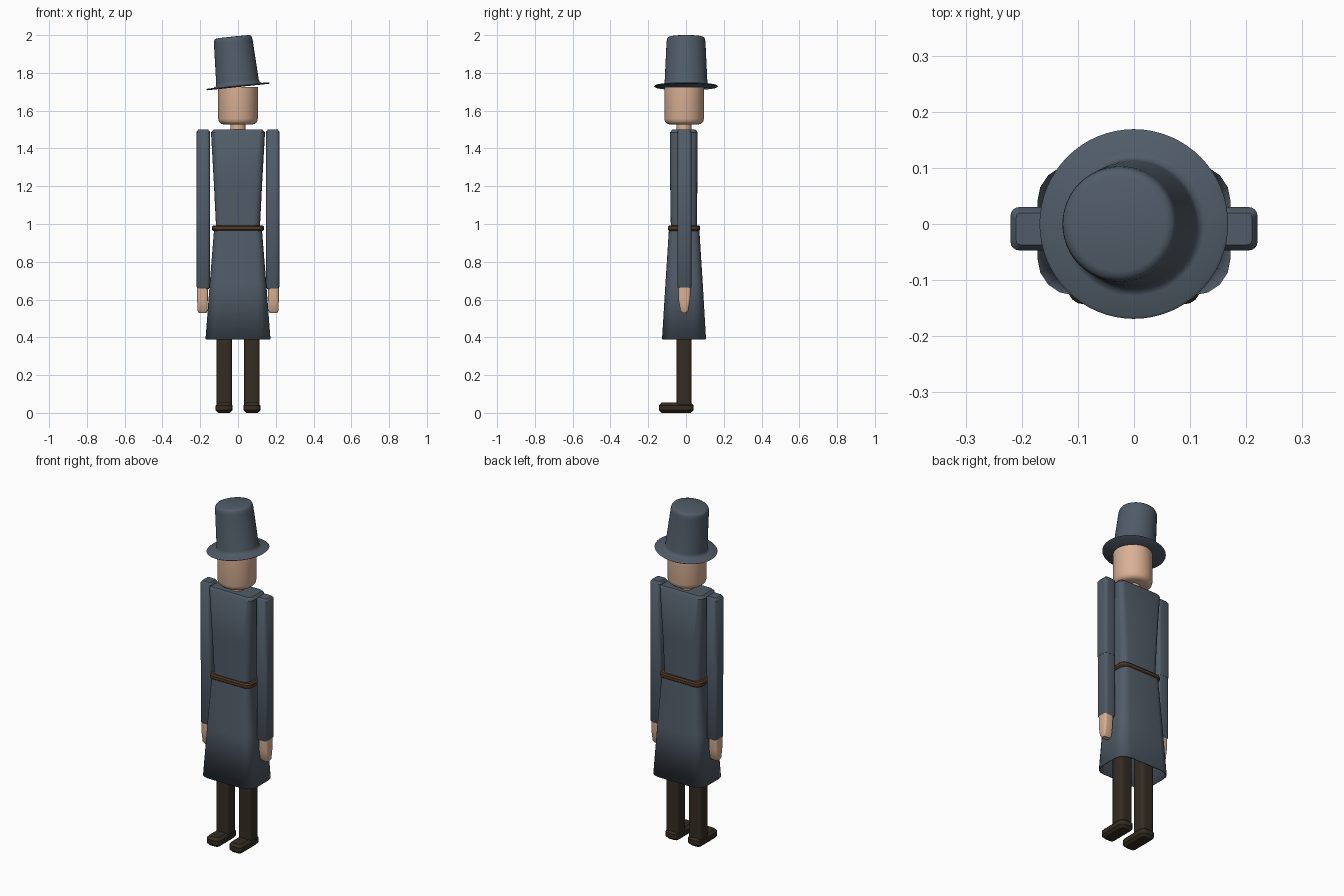
import bpy, bmesh, math
from mathutils import Matrix

cube = bpy.data.objects.get("Cube")
if cube:
    bpy.data.objects.remove(cube, do_unlink=True)


def material(name, rgb):
    m = bpy.data.materials.new(name)
    m.use_nodes = True
    m.diffuse_color = (*rgb, 1)
    m.node_tree.nodes["Principled BSDF"].inputs["Base Color"].default_value = (*rgb, 1)
    return m


slate = material("slate cloth", (0.082, 0.107, 0.138))
skin = material("skin", (0.70, 0.44, 0.30))
dark = material("dark brown", (0.035, 0.025, 0.016))
leather = material("belt leather", (0.085, 0.042, 0.020))


def loft(name, mat, sections, caps=(True, True), corner=5, angle=40):
    """Skin rounded rectangles given as (x0, x1, y0, y1, z, corner radius)."""
    bm = bmesh.new()
    rings = []
    for x0, x1, y0, y1, z, r in sections:
        ring = []
        for k, (cx, cy) in enumerate([(x1 - r, y1 - r), (x0 + r, y1 - r),
                                      (x0 + r, y0 + r), (x1 - r, y0 + r)]):
            for i in range(corner):
                a = math.pi / 2 * (k + i / (corner - 1))
                ring.append(bm.verts.new((cx + r * math.cos(a), cy + r * math.sin(a), z)))
        rings.append(ring)
    n = corner * 4
    for a, b in zip(rings, rings[1:]):
        for i in range(n):
            j = (i + 1) % n
            bm.faces.new((a[i], a[j], b[j], b[i]))
    if caps[0]:
        bm.faces.new(rings[0][::-1])
    if caps[1]:
        bm.faces.new(rings[-1])
    return finish(name, mat, bm, angle)


def finish(name, mat, bm, angle):
    mesh = bpy.data.meshes.new(name)
    bm.to_mesh(mesh)
    bm.free()
    mesh.materials.append(mat)
    ob = bpy.data.objects.new(name, mesh)
    bpy.context.collection.objects.link(ob)
    bpy.ops.object.select_all(action='DESELECT')
    ob.select_set(True)
    bpy.context.view_layer.objects.active = ob
    bpy.ops.object.shade_smooth_by_angle(angle=math.radians(angle))
    return ob


def block(name, mat, x0, x1, y0, y1, z0, z1, r, b):
    """Upright box with rounded corners and bevelled ends."""
    inner = (x0 + b, x1 - b, y0 + b, y1 - b)
    outer = (x0, x1, y0, y1)
    return loft(name, mat, [(*inner, z0, r - b * 0.8), (*outer, z0 + b, r),
                            (*outer, z1 - b, r), (*inner, z1, r - b * 0.8)])


def lathe(name, mat, profile, steps=48, angle=50):
    bm = bmesh.new()
    verts = [bm.verts.new((r, 0, z)) for r, z in profile]
    edges = [bm.edges.new(p) for p in zip(verts, verts[1:])]
    bmesh.ops.spin(bm, geom=verts + edges, cent=(0, 0, 0), axis=(0, 0, 1),
                   angle=math.tau, steps=steps, use_duplicate=False)
    bmesh.ops.remove_doubles(bm, verts=bm.verts, dist=0.0001)
    bmesh.ops.recalc_face_normals(bm, faces=bm.faces)
    return finish(name, mat, bm, angle)


# Coat: bodice, belt and open flared skirt
loft("coat_torso", slate, [
    (-0.115, 0.115, -0.080, 0.058, 0.96, 0.035),
    (-0.128, 0.128, -0.084, 0.060, 1.22, 0.035),
    (-0.143, 0.143, -0.085, 0.062, 1.485, 0.030),
    (-0.130, 0.130, -0.073, 0.050, 1.50, 0.020)])
skirt = loft("coat_skirt", slate, [
    (-0.172, 0.172, -0.127, 0.106, 0.39, 0.065),
    (-0.150, 0.150, -0.109, 0.089, 0.68, 0.050),
    (-0.126, 0.126, -0.090, 0.070, 0.98, 0.035)], caps=(False, True))
shell = skirt.modifiers.new("cloth thickness", 'SOLIDIFY')
shell.thickness = 0.006
block("belt", leather, -0.137, 0.137, -0.095, 0.075, 0.963, 0.993, 0.04, 0.007)

# Limbs on both sides
for side, s in (("left", 1), ("right", -1)):
    def span(a, b):
        return (a, b) if s > 0 else (-b, -a)
    loft(side + "_upper_arm", slate, [
        (*span(0.148, 0.220), -0.047, 0.030, 1.03, 0.015),
        (*span(0.148, 0.220), -0.047, 0.030, 1.488, 0.015),
        (*span(0.158, 0.210), -0.037, 0.020, 1.50, 0.008)])
    loft(side + "_forearm", slate, [
        (*span(0.156, 0.210), -0.039, 0.022, 0.655, 0.008),
        (*span(0.149, 0.219), -0.046, 0.029, 0.667, 0.015),
        (*span(0.149, 0.219), -0.046, 0.029, 1.04, 0.015)])
    loft(side + "_hand", skin, [
        (*span(0.168, 0.208), -0.022, 0.004, 0.530, 0.008),
        (*span(0.161, 0.215), -0.030, 0.012, 0.542, 0.010),
        (*span(0.160, 0.216), -0.040, 0.022, 0.600, 0.012),
        (*span(0.160, 0.216), -0.041, 0.024, 0.665, 0.012)])
    block(side + "_leg", dark, *span(0.032, 0.115), -0.050, 0.030, 0.04, 0.75, 0.018, 0.005)
    block(side + "_shoe", dark, *span(0.029, 0.118), -0.143, 0.041, 0, 0.054, 0.028, 0.014)

# Neck and head
for ob in (lathe("neck", skin, [(0.040, 1.47), (0.040, 1.56)], 32),
           lathe("head", skin, [(0, 1.527), (0.075, 1.527), (0.090, 1.531), (0.101, 1.542),
                                (0.105, 1.558), (0.105, 1.725), (0, 1.725)])):
    ob.location.y = -0.010

# Tilted top hat: rounded crown flowing into a thin brim
hat = lathe("top_hat", slate, [
    (0, 0.268), (0.085, 0.267), (0.096, 0.263), (0.101, 0.254), (0.103, 0.24),
    (0.113, 0.03), (0.117, 0.014), (0.128, 0.008), (0.164, 0.007), (0.169, 0.003),
    (0.164, -0.001), (0, -0.001)], 64, 60)
hat.matrix_world = Matrix.Translation((0, 0, 1.726)) @ Matrix.Rotation(math.radians(-6), 4, 'Y')
